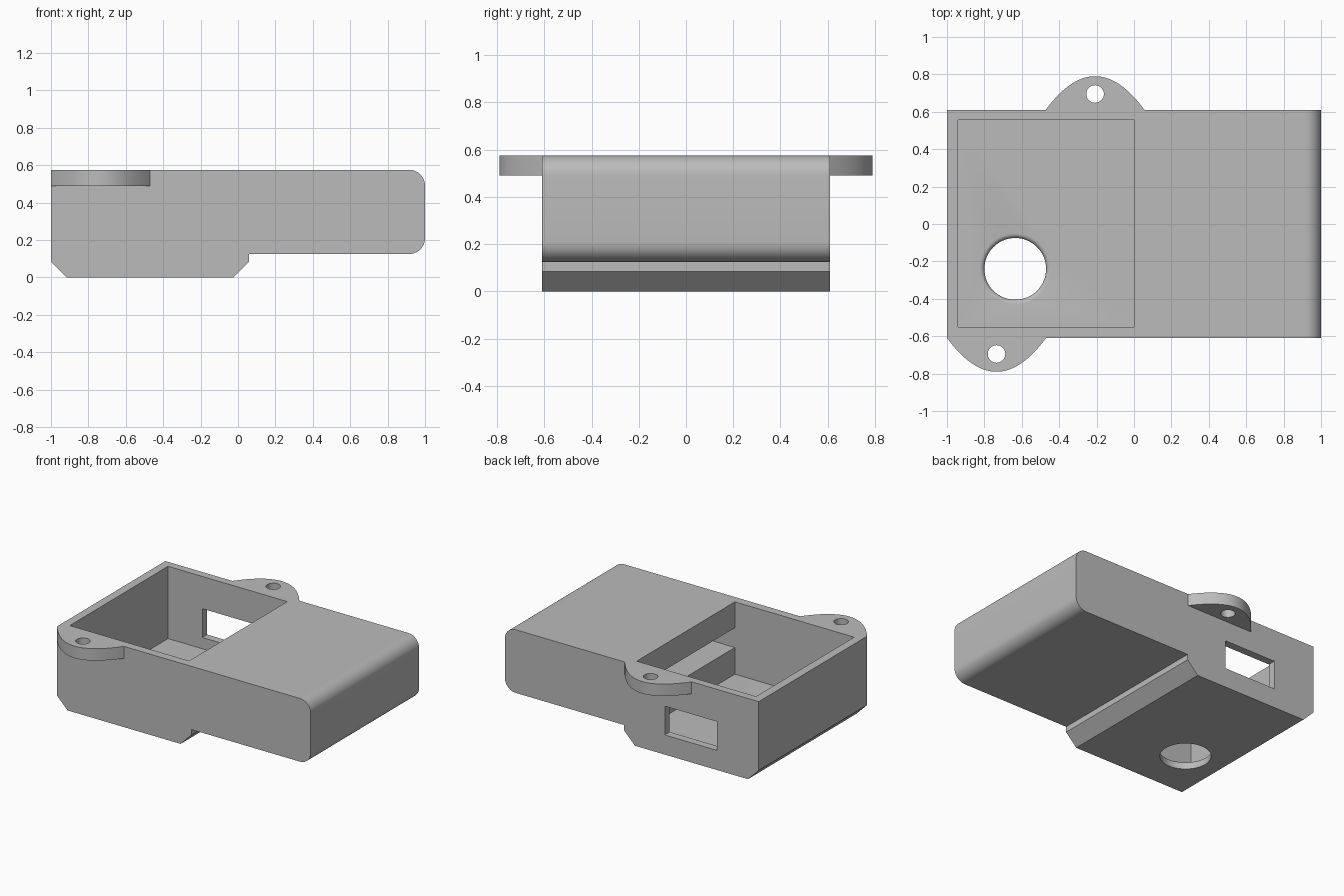
import bpy, bmesh
from math import sin, cos, pi, radians
from mathutils import Vector

cube = bpy.data.objects.get("Cube")
if cube:
    bpy.data.objects.remove(cube, do_unlink=True)

grey = bpy.data.materials.new("plain grey")
grey.use_nodes = True
COLOUR = (0.5, 0.5, 0.5, 1)
grey.diffuse_color = COLOUR
grey.node_tree.nodes["Principled BSDF"].inputs["Base Color"].default_value = COLOUR

HALF_Y, TOP = 0.61, 0.575


def finish(name, bm):
    bmesh.ops.recalc_face_normals(bm, faces=bm.faces[:])
    mesh = bpy.data.meshes.new(name)
    bm.to_mesh(mesh)
    bm.free()
    mesh.materials.append(grey)
    obj = bpy.data.objects.new(name, mesh)
    bpy.context.collection.objects.link(obj)
    return obj


def prism(name, points, direction):
    """Extrude a closed outline along a direction."""
    bm = bmesh.new()
    face = bm.faces.new([bm.verts.new(p) for p in points])
    new = bmesh.ops.extrude_face_region(bm, geom=[face])["geom"]
    bmesh.ops.translate(bm, vec=Vector(direction),
                        verts=[v for v in new if isinstance(v, bmesh.types.BMVert)])
    return finish(name, bm)


def box(name, x, y, z):
    outline = [(x[0], y[0], z[0]), (x[1], y[0], z[0]), (x[1], y[1], z[0]), (x[0], y[1], z[0])]
    return prism(name, outline, (0, 0, z[1] - z[0]))


def lathe(name, cx, cy, profile, steps=64):
    """Closed round solid from (radius, height) pairs."""
    bm = bmesh.new()
    rings = [[bm.verts.new((cx + r * cos(2 * pi * i / steps), cy + r * sin(2 * pi * i / steps), z))
              for i in range(steps)] for r, z in profile]
    for a, b in zip(rings, rings[1:]):
        for i in range(steps):
            j = (i + 1) % steps
            bm.faces.new((a[i], a[j], b[j], b[i]))
    bm.faces.new(rings[0])
    bm.faces.new(rings[-1])
    return finish(name, bm)


def cut(obj, cutters):
    """Subtract the cutters for good, then shade the curved parts smooth."""
    for c in cutters:
        mod = obj.modifiers.new("cut", "BOOLEAN")
        mod.operation, mod.solver, mod.object = "DIFFERENCE", "EXACT", c
    graph = bpy.context.evaluated_depsgraph_get()
    mesh = bpy.data.meshes.new_from_object(obj.evaluated_get(graph))
    obj.modifiers.clear()
    obj.data = mesh
    for c in cutters:
        bpy.data.objects.remove(c, do_unlink=True)
    bpy.ops.object.select_all(action="DESELECT")
    obj.select_set(True)
    bpy.context.view_layer.objects.active = obj
    bpy.ops.object.shade_smooth_by_angle(angle=radians(30))


def arc(cx, cz, r, start, steps=10):
    angles = [start + pi / 2 * i / steps for i in range(steps + 1)]
    return [(cx + r * cos(a), cz + r * sin(a)) for a in angles]


# Case body: side profile with chamfered foot and rounded far end
R = 0.085
profile = [(-1, TOP), (-1, 0.085), (-0.915, 0), (-0.025, 0), (0.06, 0.085), (0.06, 0.125)]
profile += arc(1 - R, 0.125 + R, R, -pi / 2) + arc(1 - R, TOP - R, R, 0)
body = prism("case_body", [(x, -HALF_Y, z) for x, z in profile], (0, 2 * HALF_Y, 0))

# Open pocket, inner slot under the roof, rear window and floor hole with rounded rim
FLOOR, F = 0.06, 0.025
rim = [(0.165 + F - F * cos(a), FLOOR - F + F * sin(a)) for a in [pi / 2 * i / 6 for i in range(7)]]
cut(body, [
    box("pocket_cutter", (-0.94, 0), (-0.55, 0.555), (FLOOR, 0.8)),
    box("slot_cutter", (-0.2, 0.94), (-0.55, 0.555), (0.25, 0.39)),
    box("window_cutter", (-0.67, -0.26), (0.4, 0.8), (0.14, 0.345)),
    lathe("hole_cutter", -0.635, -0.24, [(0.165, -0.1)] + rim + [(0.165 + F, 0.2)]),
])

# Mounting ears with screw holes on the two long sides
for name, cx, side in (("rear_ear", -0.208, 1), ("front_ear", -0.735, -1)):
    steps = [i / 16 for i in range(-16, 17)]
    outline = [(cx + 0.264 * t, side * (HALF_Y + 0.18 * (1 - t * t)), 0.49) for t in steps]
    ear = prism(name, outline, (0, 0, TOP - 0.49))
    cut(ear, [lathe("screw_cutter", cx, side * 0.695, [(0.047, 0.3), (0.047, 0.8)], 32)])
